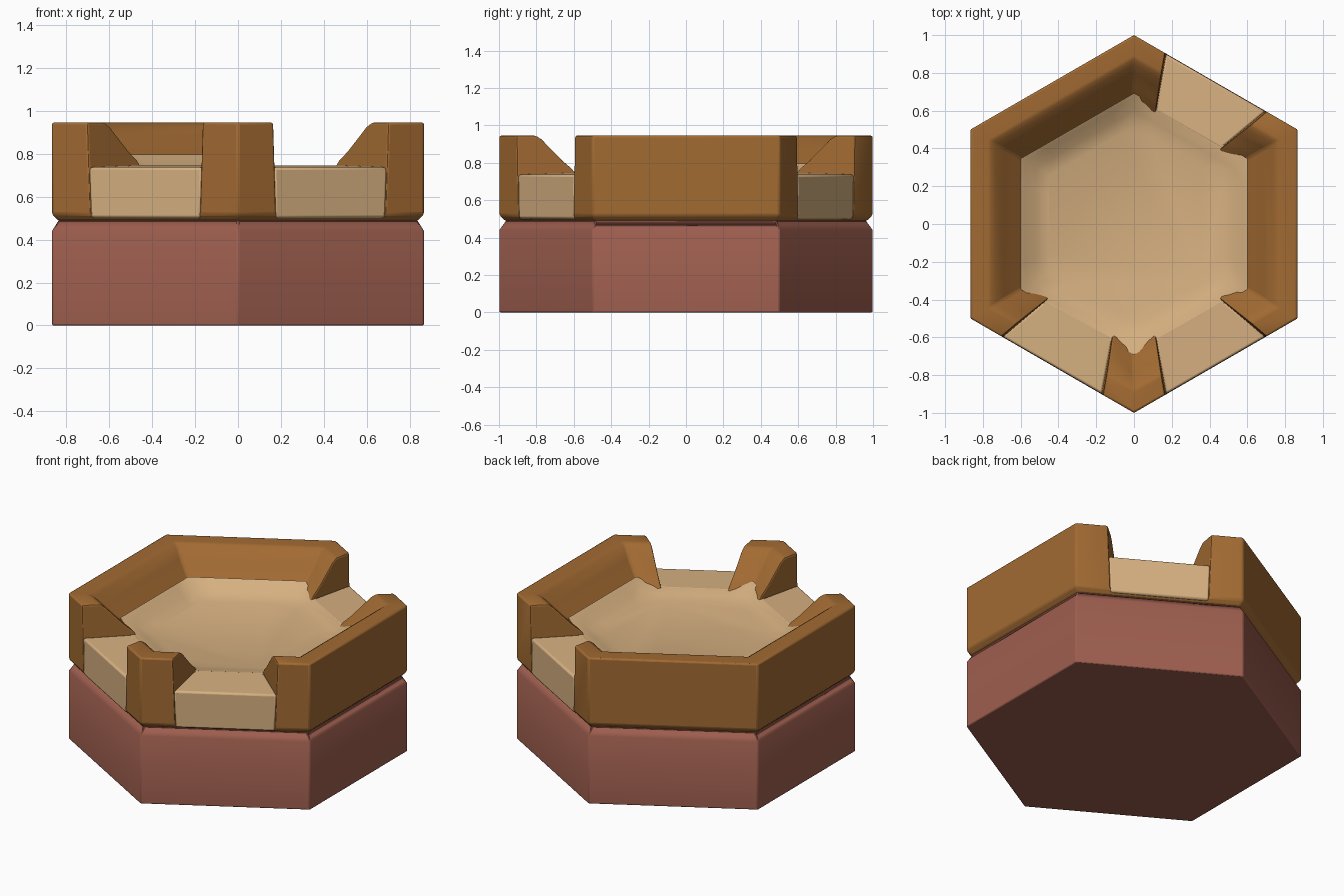
import bpy, bmesh
from math import cos, sin, radians, tan
from mathutils import Matrix, Vector

if "Cube" in bpy.data.objects:
    bpy.data.objects.remove(bpy.data.objects["Cube"], do_unlink=True)

OPEN_SIDES = (60, 240, 300)   # directions of the three sand ramps
APOTHEM = 0.866


def material(name, rgb):
    m = bpy.data.materials.new(name)
    m.use_nodes = True
    m.diffuse_color = (*rgb, 1)
    m.node_tree.nodes["Principled BSDF"].inputs["Base Color"].default_value = (*rgb, 1)
    return m


SAND = material("pale sand", (0.68, 0.44, 0.22))
ROCK = material("ochre rock", (0.36, 0.145, 0.032))
CLAY = material("red clay", (0.34, 0.112, 0.077))


def finish(name, bm, mat):
    bmesh.ops.recalc_face_normals(bm, faces=bm.faces)
    me = bpy.data.meshes.new(name)
    bm.to_mesh(me)
    bm.free()
    ob = bpy.data.objects.new(name, me)
    bpy.context.collection.objects.link(ob)
    me.materials.append(mat)
    return ob


def hex_ring(apothem, z, splits=(0,)):
    """Points round a hexagon whose sides face 0, 60, 120... degrees."""
    half = apothem * tan(radians(30))
    pts = []
    for k in range(6):
        rot = Matrix.Rotation(radians(60 * k), 3, "Z")
        for t in splits:
            pts.append(rot @ Vector((apothem, half * (2 * t - 1), z)))
    return pts


def loft(name, rings, mat):
    """Closed solid through a stack of rings."""
    bm = bmesh.new()
    loops = [[bm.verts.new(p) for p in ring] for ring in rings]
    for a, b in zip(loops, loops[1:]):
        n = len(a)
        for i in range(n):
            j = (i + 1) % n
            bm.faces.new((a[i], a[j], b[j], b[i]))
    bm.faces.new(loops[0])
    bm.faces.new(loops[-1])
    return finish(name, bm, mat)


def wedge(name, angle, r0, r1, z0, z1_in, z1_out, grow, mat):
    """Block that narrows towards the centre and widens slightly upwards."""
    def corner(r, z, side):
        half = 0.302 + 0.36 * (r - APOTHEM) + 0.035 * (z - 0.73) + grow
        return Vector((r, side * half, z))
    rot = Matrix.Rotation(radians(angle), 3, "Z")
    rings = []
    for zi, zo in ((z0, z0), (z1_in, z1_out)):
        rings.append([rot @ corner(r, z, s) for r, z, s in
                      ((r0, zi, -1), (r1, zo, -1), (r1, zo, 1), (r0, zi, 1))])
    return loft(name, rings, mat)


def soften(ob, width, segments=2):
    b = ob.modifiers.new("Bevel", "BEVEL")
    b.width = width
    b.segments = segments
    b.limit_method = "ANGLE"
    b.angle_limit = radians(32)


def smooth(ob):
    bpy.ops.object.select_all(action="DESELECT")
    ob.select_set(True)
    bpy.context.view_layer.objects.active = ob
    bpy.ops.object.shade_smooth_by_angle(angle=radians(35))


# Clay base with a drawn-in upper rim
base = loft("clay_base", [hex_ring(r, z) for r, z in
            ((0.866, 0), (0.866, 0.44), (0.838, 0.485), (0.838, 0.492))], CLAY)
soften(base, 0.014)
smooth(base)

# Rock rim: upright outside, hollowed inside
rim = loft("rock_rim", [hex_ring(r, z) for r, z in
           ((0.838, 0.488), (0.866, 0.518), (0.866, 0.945), (0.765, 0.945),
            (0.735, 0.925), (0.69, 0.875), (0.63, 0.81), (0.585, 0.77),
            (0.5, 0.65))], ROCK)

# Gaps through the rim
for i, angle in enumerate(OPEN_SIDES):
    cutter = wedge(f"gap_cutter_{i + 1}", angle, 0.4, 1.0, 0.518, 1.1, 1.1, 0, ROCK)
    cutter.hide_render = True
    cutter.hide_viewport = True
    cutter.display_type = "WIRE"
    cut = rim.modifiers.new("Gap", "BOOLEAN")
    cut.operation = "DIFFERENCE"
    cut.solver = "EXACT"
    cut.object = cutter
soften(rim, 0.01)
smooth(rim)

# Sand bowl: its edge climbs the closed walls and dips at the ramps
SPLITS = (0, 0.19, 0.81)


def bowl_edge(apothem, high, low):
    pts = hex_ring(apothem, high, SPLITS)
    for i, p in enumerate(pts):
        if i % 3 and 60 * (i // 3) in OPEN_SIDES:
            p.z = low
    return pts


bowl = loft("sand_floor", [
    hex_ring(0.6, 0.53, SPLITS),
    bowl_edge(0.6, 0.797, 0.745),
    bowl_edge(0.575, 0.782, 0.744),
    bowl_edge(0.52, 0.742, 0.73),
    hex_ring(0.45, 0.715, SPLITS)], SAND)
smooth(bowl)

# Sand ramps filling the lower part of each gap
for i, angle in enumerate(OPEN_SIDES):
    ramp = wedge(f"sand_ramp_{i + 1}", angle, 0.575, 0.864, 0.5, 0.746, 0.737, 0.003, SAND)
    soften(ramp, 0.012)
    smooth(ramp)
